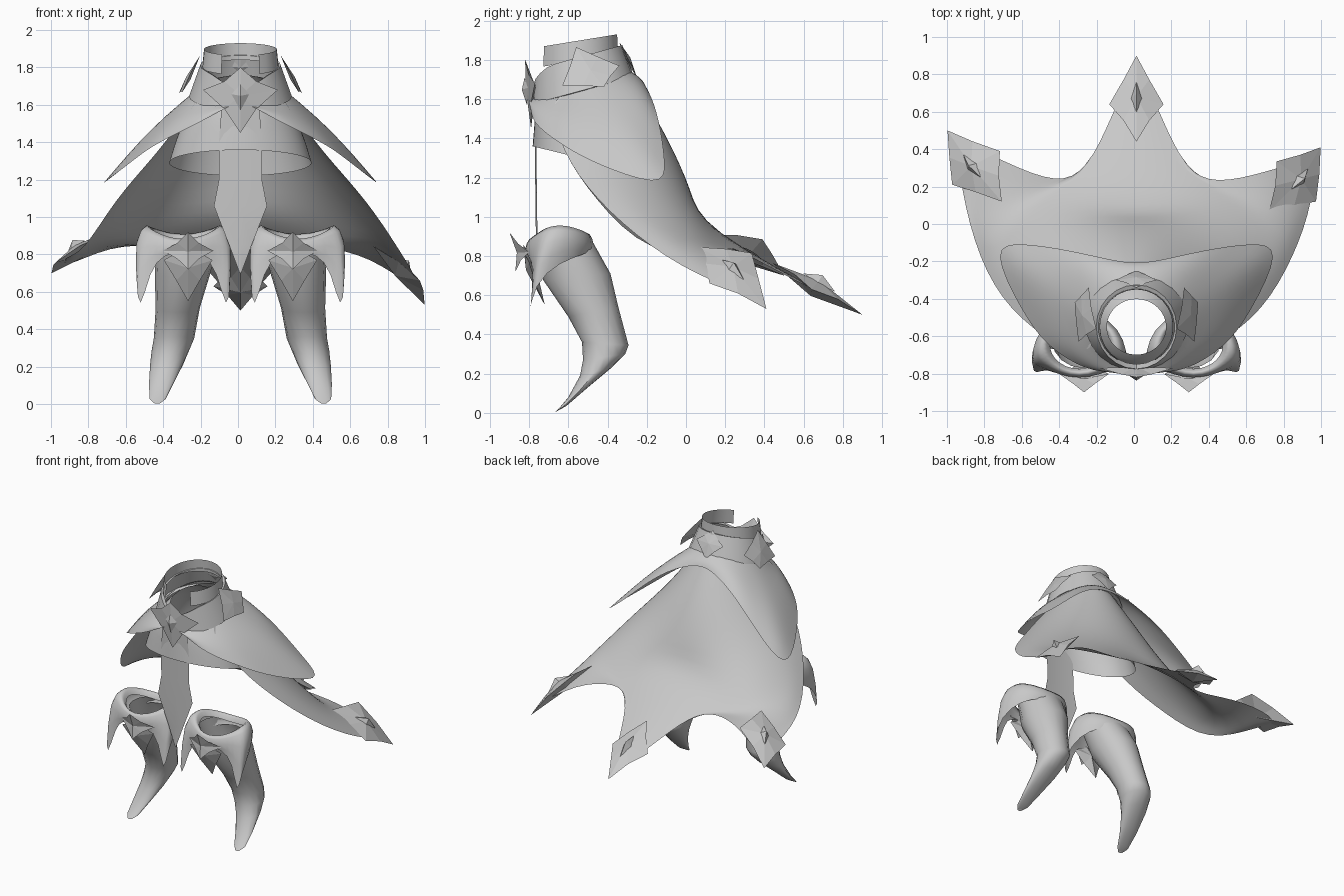
import bpy, bmesh, math
from mathutils import Vector

if "Cube" in bpy.data.objects:
    bpy.data.objects.remove(bpy.data.objects["Cube"])

CX = 0.013  # centre line
grey = bpy.data.materials.new("grey cloth")
grey.diffuse_color = (0.58, 0.58, 0.58, 1)
grey.use_nodes = True
grey.node_tree.nodes["Principled BSDF"].inputs["Base Color"].default_value = grey.diffuse_color


def finish(name, verts, faces, subsurf=0, smooth=None):
    me = bpy.data.meshes.new(name)
    me.from_pydata([(v[0] + CX, v[1], v[2]) for v in verts], [], faces)
    bm = bmesh.new()
    bm.from_mesh(me)
    bmesh.ops.remove_doubles(bm, verts=bm.verts, dist=1e-5)
    bmesh.ops.recalc_face_normals(bm, faces=bm.faces)
    bm.to_mesh(me)
    bm.free()
    me.materials.append(grey)
    ob = bpy.data.objects.new(name, me)
    bpy.context.collection.objects.link(ob)
    if subsurf:
        m = ob.modifiers.new("smooth", "SUBSURF")
        m.levels = m.render_levels = subsurf
    if smooth:
        bpy.context.view_layer.objects.active = ob
        ob.select_set(True)
        bpy.ops.object.shade_smooth_by_angle(angle=math.radians(smooth))
        ob.select_set(False)
    elif subsurf:
        me.shade_smooth()
    return ob


def sheet(name, rows, closed=False, subsurf=2, smooth=None):
    """Skin a list of point rows; closed joins each row into a ring."""
    n = len(rows[0])
    faces = []
    for r in range(len(rows) - 1):
        for i in range(n if closed else n - 1):
            j = (i + 1) % n
            faces.append((r * n + i, r * n + j, (r + 1) * n + j, (r + 1) * n + i))
    return finish(name, [p for row in rows for p in row], faces, subsurf, smooth)


def swell(line):
    """Push points out so the smoothed curve passes through them."""
    v = [Vector(p) for p in line]
    mid = [p * 1.5 - (a + b) * 0.25 for a, p, b in zip(v, v[1:], v[2:])]
    return [v[0]] + mid + [v[-1]]


def swell_columns(rows):
    return [list(r) for r in zip(*[swell(c) for c in zip(*rows)])]


def mirror_row(half):
    """Half row running from the centre outwards -> full row."""
    return [(-x, y, z) for x, y, z in half[:0:-1]] + list(half)


def plate(name, corners, out, bulge=0.03, pinch=0.12, gem=0.4):
    """Four-pointed ornament with a ridged face and an optional raised gem."""
    c = [Vector(p) for p in corners]
    mid = sum(c, Vector()) / 4
    n = (c[2] - c[0]).cross(c[3] - c[1]).normalized()
    if n.dot(Vector(out)) < 0:
        n = -n
    rim = []
    for i in range(4):
        rim += [c[i], ((c[i] + c[(i + 1) % 4]) / 2).lerp(mid, pinch) + n * bulge * 0.3]
    verts = rim + [mid + n * bulge, mid - n * bulge * 0.8]
    faces = [f for i in range(8) for f in ((i, (i + 1) % 8, 8), (i, 9, (i + 1) % 8))]
    finish(name, verts, faces)
    if gem:
        base = mid + n * bulge * 0.75
        g = [base + (p - mid) * gem * (1 if i % 2 == 0 else 0.6) for i, p in enumerate(c)]
        finish(name + "_gem", g + [base + n * bulge * 0.9],
               [(0, 1, 4), (1, 2, 4), (2, 3, 4), (3, 0, 4), (3, 2, 1, 0)])


def ring(cy, rx, ry, zf, zb, n=24, dip=0, gap=0):
    """Tilted ellipse from zf (front) to zb (back), with a front V dip or a front gap in degrees."""
    pts = []
    for i in range(n):
        a = math.tau * i / n
        if gap:
            g = math.radians(gap)
            a = g + (math.tau - 2 * g) * i / (n - 1)
        t = (1 - math.cos(a)) / 2
        v = max(0, 1 - min(a, math.tau - a) / math.radians(50))
        pts.append((rx * math.sin(a), cy - ry * math.cos(a), zf + (zb - zf) * t - dip * v))
    return pts


# open neck band, belt collar and short tunic
sheet("neck_band", [ring(-0.55, 0.195, 0.20, 1.865, 1.93, gap=30), ring(-0.55, 0.205, 0.205, 1.76, 1.84, gap=30)],
      False, 0, 40)
sheet("belt_collar", [ring(-0.55, 0.195, 0.20, 1.745, 1.865, dip=.07), ring(-0.55, 0.215, 0.225, 1.75, 1.875, dip=.07),
                      ring(-0.525, 0.275, 0.26, 1.575, 1.715), ring(-0.525, 0.25, 0.24, 1.57, 1.71)],
      True, 0, 40)
sheet("tunic", [ring(-0.55, 0.16, 0.15, 1.66, 1.76), ring(-0.53, 0.24, 0.235, 1.60, 1.68),
                ring(-0.51, 0.33, 0.265, 1.48, 1.48), ring(-0.50, 0.385, 0.285, 1.36, 1.22)], True, 1)

# shoulder mantle, from the back centre round to the front
hem = [(0, -.205, 1.66), (.16, -.185, 1.62), (.36, -.145, 1.50), (.59, -.12, 1.29), (.725, -.175, 1.19),
       (.60, -.46, 1.28), (.465, -.64, 1.38), (.27, -.765, 1.48), (.10, -.79, 1.57)]
neck, middle = [], []
for i, p in enumerate(hem):
    a = math.radians(172) * i / (len(hem) - 1)
    q = (0.22 * math.sin(a), -0.54 + 0.235 * math.cos(a), 1.68 + 0.08 * math.cos(a))
    b = 0.03 * math.sin(a)
    neck.append(q)
    middle.append(((p[0] + q[0]) / 2 + b, (p[1] + q[1]) / 2 + 0.03 * math.cos(a), (p[2] + q[2]) / 2 + b))
sheet("shoulder_mantle", [mirror_row(neck), mirror_row(middle), swell(mirror_row(hem))])

# cape: elliptical sections (back y, back z, edge x, edge y, edge z) ending in a three-pointed hem
sections = [(-.29, 1.74, .24, -.70, 1.60), (-.105, 1.43, .45, -.615, 1.34),
            (.04, 1.14, .665, -.44, 1.09), (.185, .92, .83, -.17, .85)]
points = [(0, .88, .52), (.13, .58, .66), (.26, .29, .82), (.42, .21, .85),
          (.70, .28, .79), (.95, .36, .60), (.945, .12, .67)]
rows = []
for cy, cz, ex, ey, ez in sections:
    half = []
    for i in range(7):
        a = math.pi / 2 * i / 6
        t = 1 - math.cos(a)
        half.append((ex * math.sin(a), cy + (ey - cy) * t, cz + (ez - cz) * t))
    rows.append(mirror_row(half))
lift = lambda p: (p[0], p[1] + 0.09, p[2] + 0.12) if p[0] < -0.8 else (
    (p[0], p[1] + 0.05, p[2] + 0.06) if p[0] < -0.6 else p)
rows.append([lift(p) for p in mirror_row(points)])  # left corner flies higher
sheet("cape", swell_columns(rows))

# cape corner ornaments
plate("right_cape_tip", [(.985, .41, .53), (.75, .335, .815), (.71, .07, .845), (.96, .12, .66)],
      (.5, 0, 1), 0.045, 0.03, 0.32)
plate("left_cape_tip", [(-1.01, .50, .70), (-.73, .39, .885), (-.72, .12, .91), (-.985, .21, .76)],
      (-.5, 0, 1), 0.045, 0.03, 0.32)
plate("back_cape_tip", [(0, .90, .50), (.145, .64, .63), (0, .44, .765), (-.145, .64, .63)],
      (0, .5, 1), 0.05, 0.05, 0.35)

# collar ornaments
plate("front_clasp", [(0, -.82, 1.80), (.20, -.77, 1.68), (0, -.79, 1.45), (-.20, -.77, 1.68)], (0, -1, 0), 0.03, 0.15)
plate("back_clasp", [(0, -.34, 1.89), (.11, -.30, 1.81), (0, -.25, 1.71), (-.11, -.30, 1.81)], (0, 1, 0.3), 0.015, 0.04, 0)
for s, side in ((1, "right"), (-1, "left")):
    plate(side + "_clasp", [(s * .215, -.56, 1.865), (s * .255, -.34, 1.77), (s * .33, -.42, 1.66),
                            (s * .31, -.63, 1.67)], (s, 0, 0.4), 0.015, 0.04, 0)

# hanging front tabard
edge = [(.10, 1.60), (.115, 1.40), (.115, 1.20), (.142, 1.06), (.06, .85), (.004, .70)]
tab = []
for w, z in edge:
    y = -.755 - 0.012 * (z - .7)
    tab.append([(-w, y, z), (0, y - .008, z), (w, y, z)])
sheet("front_tabard", tab, subsurf=0, smooth=30)

# boots: sections (front y, front z, back y, back z, centre x, half width)
leg = [(-.77, .86, -.48, .88, .285, .165), (-.73, .68, -.385, .71, .31, .148),
       (-.60, .49, -.345, .54, .335, .118), (-.53, .36, -.293, .345, .355, .108),
       (-.525, .27, -.31, .30, .375, .10), (-.54, .19, -.38, .23, .395, .088),
       (-.60, .08, -.50, .13, .425, .064), (-.65, .02, -.61, .035, .442, .043),
       (-.668, .003, -.655, .01, .445, .018)]
# cuff fold: (angle from front, hem height, extra flare)
claw = [(0, .82, 0), (28, .80, 0), (50, .72, .01), (66, .47, .03), (80, .66, .035),
        (100, .77, .015), (135, .81, 0), (180, .84, 0)]
for s, side in ((1, "right"), (-1, "left")):
    rings = []
    for fy, fz, by, bz, cx, rx in leg:
        row = []
        for i in range(16):
            a = math.tau * i / 16
            t = (1 - math.cos(a)) / 2
            row.append((s * (cx + rx * math.sin(a)), fy + (by - fy) * t, fz + (bz - fz) * t))
        rings.append(row)
    sheet(side + "_boot", rings, True, 0, 45)

    inner, top, bulge, low = [], [], [], []
    full = claw + [(360 - a, z, f) for a, z, f in claw[-2:0:-1]]
    for deg, hz, flare in full:
        a = math.radians(deg)
        sn, cs = math.sin(a), math.cos(a)
        tz = 0.905 + 0.07 * (1 - cs * cs) + 0.02 * (1 - cs) / 2
        tip = max(0, flare - 0.005)

        def at(r, ry, z, y=0):
            return (s * (0.305 + r * sn), -0.64 - ry * cs + y, z)
        inner.append(at(0.16, 0.14, tz - 0.07))
        top.append(at(0.195, 0.165, tz))
        bulge.append(at(0.25 + flare * 0.7, 0.195, tz - 0.09, -tip * 1.5))
        low.append(at(0.225 + flare, 0.18, hz, -tip * 3.5))
    sheet(side + "_boot_cuff", [inner, top, bulge, low], True, 1)
    # star over a lower hanging kite
    x = s * 0.28
    plate(side + "_boot_star", [(x, -.90, .92), (x + .135, -.80, .82), (x, -.87, .72), (x - .135, -.80, .82)],
          (0, -1, 0), 0.02, 0.15, 0)
    plate(side + "_boot_kite", [(x, -.83, .86), (x + .13, -.80, .77), (x, -.72, .55), (x - .13, -.80, .77)],
          (0, -1, -0.3), 0.03, 0.04, 0)
